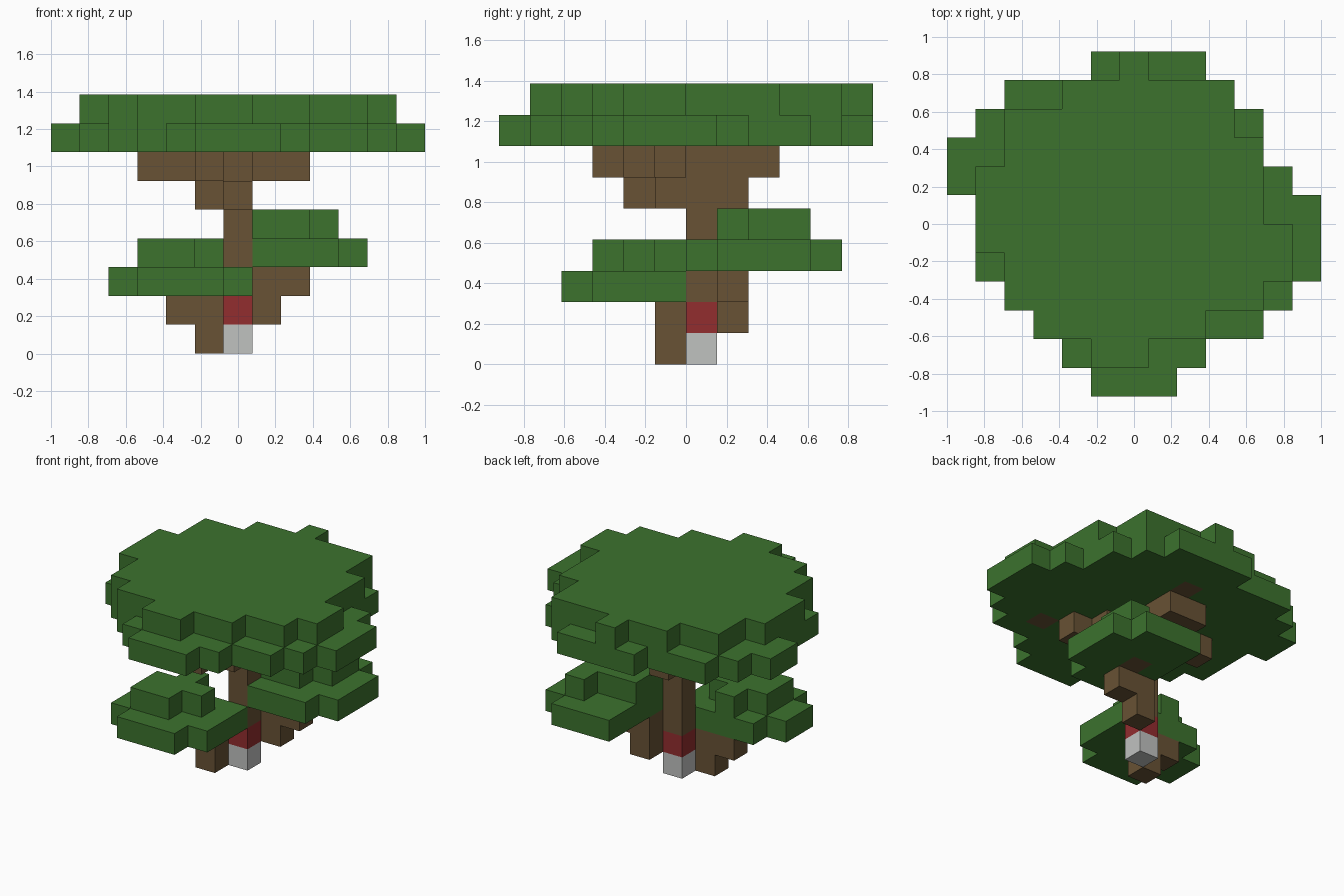
import bpy, bmesh
from mathutils import Vector

if "Cube" in bpy.data.objects:
    bpy.data.objects.remove(bpy.data.objects["Cube"], do_unlink=True)

U = 2 / 13  # edge length of one block


def material(name, rgb):
    mat = bpy.data.materials.new(name)
    mat.use_nodes = True
    colour = (*rgb, 1)
    mat.diffuse_color = colour
    node = mat.node_tree.nodes["Principled BSDF"]
    node.inputs["Base Color"].default_value = colour
    node.inputs["Roughness"].default_value = 0.9
    return mat


leaf = material("leaf green", (0.045, 0.17, 0.027))
bark = material("bark brown", (0.138, 0.085, 0.035))
red = material("red", (0.29, 0.026, 0.028))
grey = material("light grey", (0.53, 0.54, 0.53))


def layer(z, back, spans):
    """Rows of blocks at one level, from the back row forward, each a (first, last) span."""
    return {(x, back - n, z)
            for n, (first, last) in enumerate(spans)
            for x in range(first, last + 1)}


# Wide crown: lower tier and smaller upper tier
crown = layer(7, 5, [(-1, 2), (-4, 3), (-5, 4), (-6, 4), (-6, 5), (-5, 6),
                     (-5, 6), (-5, 6), (-4, 5), (-3, 4), (-2, 2), (-1, 1)])
crown |= layer(8, 5, [(0, 0), (-2, 3), (-4, 3), (-4, 4), (-5, 4), (-5, 4),
                      (-5, 5), (-4, 5), (-4, 4), (-3, 2), (-1, 0)])

# Low leaf clump on the front
front_clump = layer(2, -1, [(-3, 0), (-4, 0), (-4, 0), (-3, -1)])
front_clump |= layer(3, -1, [(-2, -2), (-3, -1), (-3, -2)])

# Middle leaf clump on the back
back_clump = layer(3, 4, [(1, 3), (1, 4), (1, 4), (1, 4), (1, 3)])
back_clump |= layer(4, 3, [(3, 3), (1, 3), (1, 2)])

# Trunk column and the branches that leave it
trunk = {(0, 0, z) for z in range(2, 7)}
front_branch = {(-1, -1, 0), (-1, -1, 1), (-2, -1, 1)}
back_branch = {(1, 1, 1), (1, 1, 2), (2, 1, 2), (2, 2, 3)}
upper_branches = {
    (0, 1, 5), (0, 1, 6), (0, 2, 6), (-1, 2, 6), (0, 3, 7),
    (0, -1, 5), (1, -1, 6), (1, -2, 6), (2, -2, 6), (3, -3, 7),
    (-1, -1, 5), (-1, -2, 5), (-1, -3, 6),
    (-1, 0, 5), (-2, 0, 6), (-3, 0, 6),
}
crown -= upper_branches
back_clump -= back_branch

parts = [
    ("crown", crown, leaf),
    ("front_leaf_clump", front_clump, leaf),
    ("back_leaf_clump", back_clump, leaf),
    ("trunk", trunk, bark),
    ("front_branch", front_branch, bark),
    ("back_branch", back_branch, bark),
    ("upper_branches", upper_branches, bark),
    ("red_block", {(0, 0, 1)}, red),
    ("base_block", {(0, 0, 0)}, grey),
]
filled = set().union(*(cells for _, cells, _ in parts))


def build(name, cells, mat):
    """Make the outer skin of a set of blocks, with flat areas merged."""
    bm = bmesh.new()
    for cell in sorted(cells):
        centre = Vector(cell) + Vector((0, 0.5, 0.5))
        for axis in range(3):
            for sign in (-1, 1):
                out = Vector((0, 0, 0))
                out[axis] = sign
                if tuple(int(c + o) for c, o in zip(cell, out)) in filled:
                    continue
                a, b = Vector((0, 0, 0)), Vector((0, 0, 0))
                a[(axis + 1) % 3] = 0.5
                b[(axis + 2) % 3] = 0.5 * sign
                mid = centre + out / 2
                ring = (mid - a - b, mid + a - b, mid + a + b, mid - a + b)
                bm.faces.new([bm.verts.new(p * U) for p in ring])
    bmesh.ops.remove_doubles(bm, verts=bm.verts, dist=U / 100)
    bmesh.ops.dissolve_limit(bm, angle_limit=0.01, verts=bm.verts, edges=bm.edges)
    mesh = bpy.data.meshes.new(name)
    bm.to_mesh(mesh)
    bm.free()
    mesh.materials.append(mat)
    obj = bpy.data.objects.new(name, mesh)
    bpy.context.scene.collection.objects.link(obj)


for part in parts:
    build(*part)
